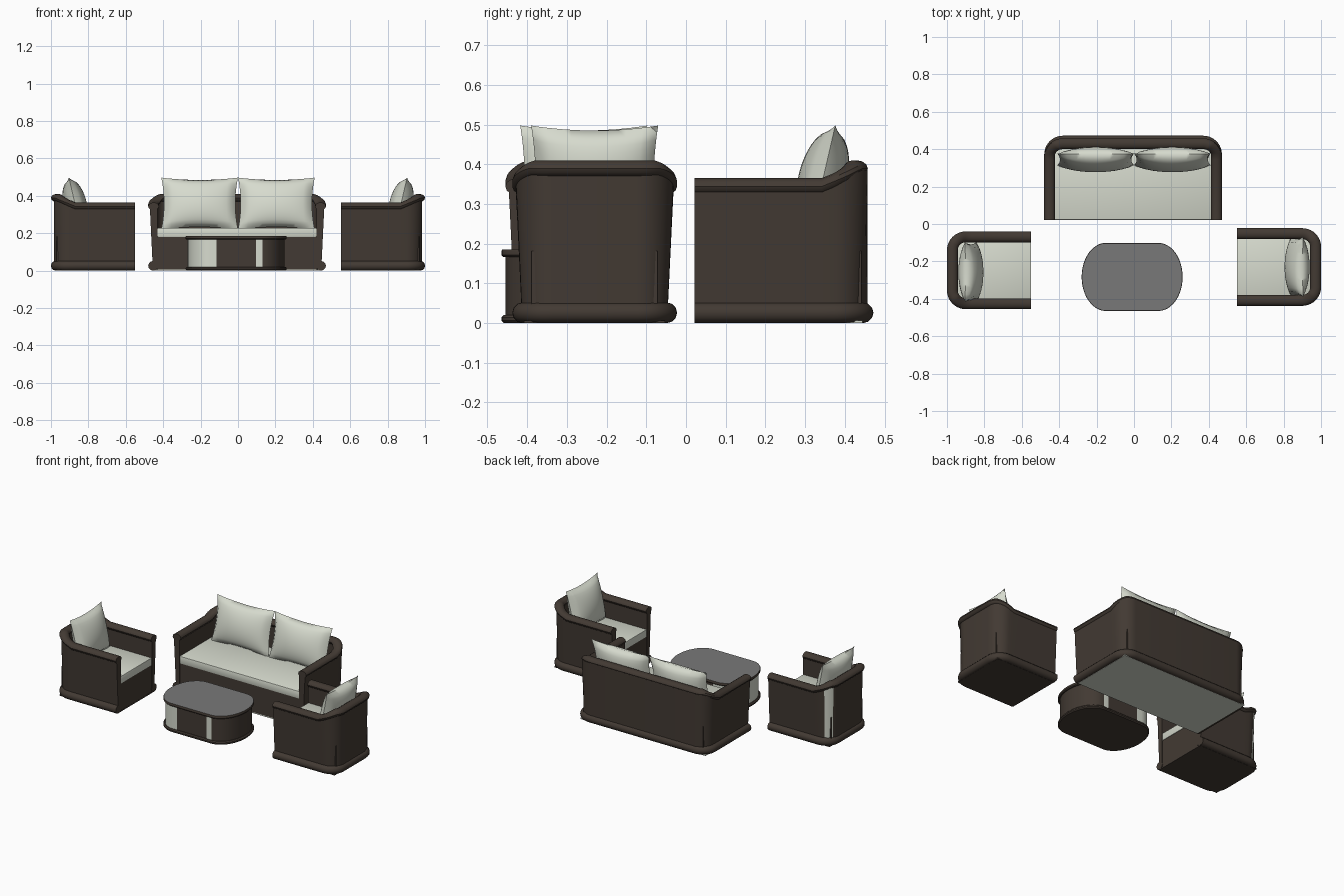
import bpy, bmesh, math
from mathutils import Matrix, Vector

if "Cube" in bpy.data.objects:
    bpy.data.objects.remove(bpy.data.objects["Cube"])


def material(name, rgb):
    m = bpy.data.materials.new(name)
    m.diffuse_color = (*rgb, 1)
    m.use_nodes = True
    m.node_tree.nodes["Principled BSDF"].inputs["Base Color"].default_value = m.diffuse_color
    return m


BROWN = material("dark_brown_wicker", (0.055, 0.042, 0.033))
LIGHT = material("pale_cushion", (0.68, 0.71, 0.62))
GREY = material("grey_glass", (0.19, 0.19, 0.19))


def finish(bm, name, mats, place=Matrix(), angle=35):
    bmesh.ops.recalc_face_normals(bm, faces=bm.faces)
    me = bpy.data.meshes.new(name)
    bm.to_mesh(me)
    bm.free()
    for m in mats:
        me.materials.append(m)
    for p in me.polygons:
        p.use_smooth = True
    me.set_sharp_from_angle(angle=math.radians(angle))
    ob = bpy.data.objects.new(name, me)
    ob.matrix_world = place
    bpy.context.collection.objects.link(ob)
    return ob


def box(name, lo, hi, mat, place, bevel=0.0):
    bm = bmesh.new()
    bmesh.ops.create_cube(bm, size=1)
    for v in bm.verts:
        v.co = [lo[i] + (v.co[i] + 0.5) * (hi[i] - lo[i]) for i in range(3)]
    if bevel:
        bmesh.ops.bevel(bm, geom=bm.edges[:], offset=bevel, segments=2,
                        affect='EDGES', profile=0.5)
    return finish(bm, name, [mat], place)


# U-shaped plan outline, open towards local -y: list of (point, outward normal)
DEPTH, R, STEPS = 0.45, 0.1, 10


def u_path(w):
    half = [((w, y), (1, 0)) for y in (0, 0.32)]
    for i in range(STEPS + 1):
        a = math.pi / 2 * i / STEPS
        c, s = math.cos(a), math.sin(a)
        half.append(((w - R + R * c, DEPTH - R + R * s), (c, s)))
    return half + [((-p[0], p[1]), (-n[0], n[1])) for p, n in reversed(half)]


def top_height(y):
    return 0.365 + 0.045 * min(1, max(0, (y - 0.32) / 0.11))


def sweep(name, w, section, place, mats=(BROWN,)):
    """section(normal, height) gives a closed list of (outward offset, z)."""
    bm = bmesh.new()
    rings = []
    for p, n in u_path(w):
        rings.append([bm.verts.new((p[0] + n[0] * d, p[1] + n[1] * d, z))
                      for d, z in section(n, top_height(p[1]))])
    k = len(rings[0])
    for a, b in zip(rings, rings[1:]):
        for i in range(k):
            j = (i + 1) % k
            bm.faces.new((a[i], a[j], b[j], b[i]))
    bm.faces.new(rings[0])
    bm.faces.new(rings[-1])
    return finish(bm, name, mats, place)


def oval(d, z, rd, rz, n=12):
    return [(d + rd * math.cos(2 * math.pi * i / n),
             z + rz * math.sin(2 * math.pi * i / n)) for i in range(n)]


# Pinched-corner cushion leaning on the backrest
def pillow(name, x, half_w, place):
    n, half_h, thick = 16, 0.142, 0.062
    bm = bmesh.new()
    for side in (-1, 1):
        made = bmesh.ops.create_grid(bm, x_segments=n, y_segments=n, size=1)
        for v in made["verts"]:
            u, t = v.co.x, v.co.y
            puff = (max(0, 1 - u * u) * max(0, 1 - t * t)) ** 0.5
            v.co = (half_w * u * (1 - 0.07 * (1 - t * t)), side * thick * puff,
                    half_h * t * (1 - 0.09 * (1 - u * u)))
    bmesh.ops.remove_doubles(bm, verts=bm.verts[:], dist=1e-5)
    lean = Matrix.Translation((x, 0.322, 0.359)) @ Matrix.Rotation(math.radians(-13), 4, 'X')
    return finish(bm, name, [LIGHT], place @ lean, 60)


# One seat: base moulding, shell, rolled top rail, base panel, cushion, pillows
def seat(name, width, place, pillows, back_inset=0.0, light_stripe=False, light_under=False):
    w = width / 2

    def wall(n, h):
        flare = 0.016 * abs(n[0])
        return [(-0.015 - flare * 0.6, 0.01), (-0.015 + flare * 0.4, h - 0.025),
                (-0.050, h - 0.025), (-0.050, 0.01)]

    sweep(name + "_base_moulding", w, lambda n, h: oval(-0.026, 0.026, 0.026, 0.026), place)
    shell = sweep(name + "_shell", w, wall, place, (BROWN, LIGHT))
    sweep(name + "_top_rail", w,
          lambda n, h: oval(-0.029 - back_inset * n[1], h - 0.021, 0.029, 0.021), place)
    # pale strip on one rounded rear corner
    if light_stripe:
        for p in shell.data.polygons:
            if min(p.normal.x, p.normal.y) > 0.45:
                p.material_index = 1
    i = w - 0.049
    box(name + "_base_panel", (-i, 0.003, 0.006), (i, 0.42, 0.182), BROWN, place)
    box(name + "_underside", (-w + 0.03, 0.002, 0.0), (w - 0.03, 0.422, 0.007),
        LIGHT if light_under else BROWN, place)
    box(name + "_seat_cushion", (-i, 0.0, 0.18), (i, 0.405, 0.228), LIGHT, place, 0.004)
    for k, (x, hw) in enumerate(pillows):
        pillow(f"{name}_pillow_{k + 1}", x, hw, place)


def at(x, y, turn):
    return Matrix.Translation((x, y, 0)) @ Matrix.Rotation(math.radians(turn), 4, 'Z')


seat("sofa", 0.95, at(-0.005, 0.022, 0), [(-0.2, 0.205), (0.21, 0.205)],
     back_inset=0.014, light_under=True)
seat("left_armchair", 0.415, at(-0.55, -0.2475, 90), [(-0.01, 0.16)], light_stripe=True)
seat("right_armchair", 0.415, at(0.55, -0.23, -90), [(0.0, 0.16)])


# Coffee table: rounded-end outline extruded between heights
def table_outline(inset):
    straight, end, half_w = 0.14, 0.13 - inset, 0.182 - inset
    pts = []
    for s in (1, -1):
        for i in range(25):
            a = math.pi * (i / 24 - 0.5)
            pts.append((s * (straight + end * math.cos(a)), s * half_w * math.sin(a)))
        pts += [(s * 0.105, s * half_w), (-s * 0.105, s * half_w)]
    return pts


def table_part(name, levels, mats, rule=None):
    """levels: list of (inset, z) from bottom to top."""
    bm = bmesh.new()
    rings = [[bm.verts.new((x, y, z)) for x, y in table_outline(d)] for d, z in levels]
    k = len(rings[0])
    for a, b in zip(rings, rings[1:]):
        for i in range(k):
            j = (i + 1) % k
            bm.faces.new((a[i], a[j], b[j], b[i]))
    bm.faces.new(rings[0])
    bm.faces.new(rings[-1])
    ob = finish(bm, name, mats, Matrix.Translation((-0.01, -0.283, 0)))
    if rule:
        for p in ob.data.polygons:
            p.material_index = 1 if rule(p) else 0


table_part("table_base", [(0.006, 0), (0, 0.006), (0, 0.014), (0.006, 0.02)], [BROWN])
table_part("table_body", [(0.011, 0.018), (0.011, 0.17)], [BROWN, LIGHT],
           lambda p: abs(p.normal.z) < 0.5 and
           (p.center.x < -0.106 or 0.106 < p.center.x < 0.139))
table_part("table_top", [(0.005, 0.166), (0, 0.171), (0, 0.181), (0.002, 0.185)],
           [BROWN, GREY], lambda p: p.normal.z > 0.9)
